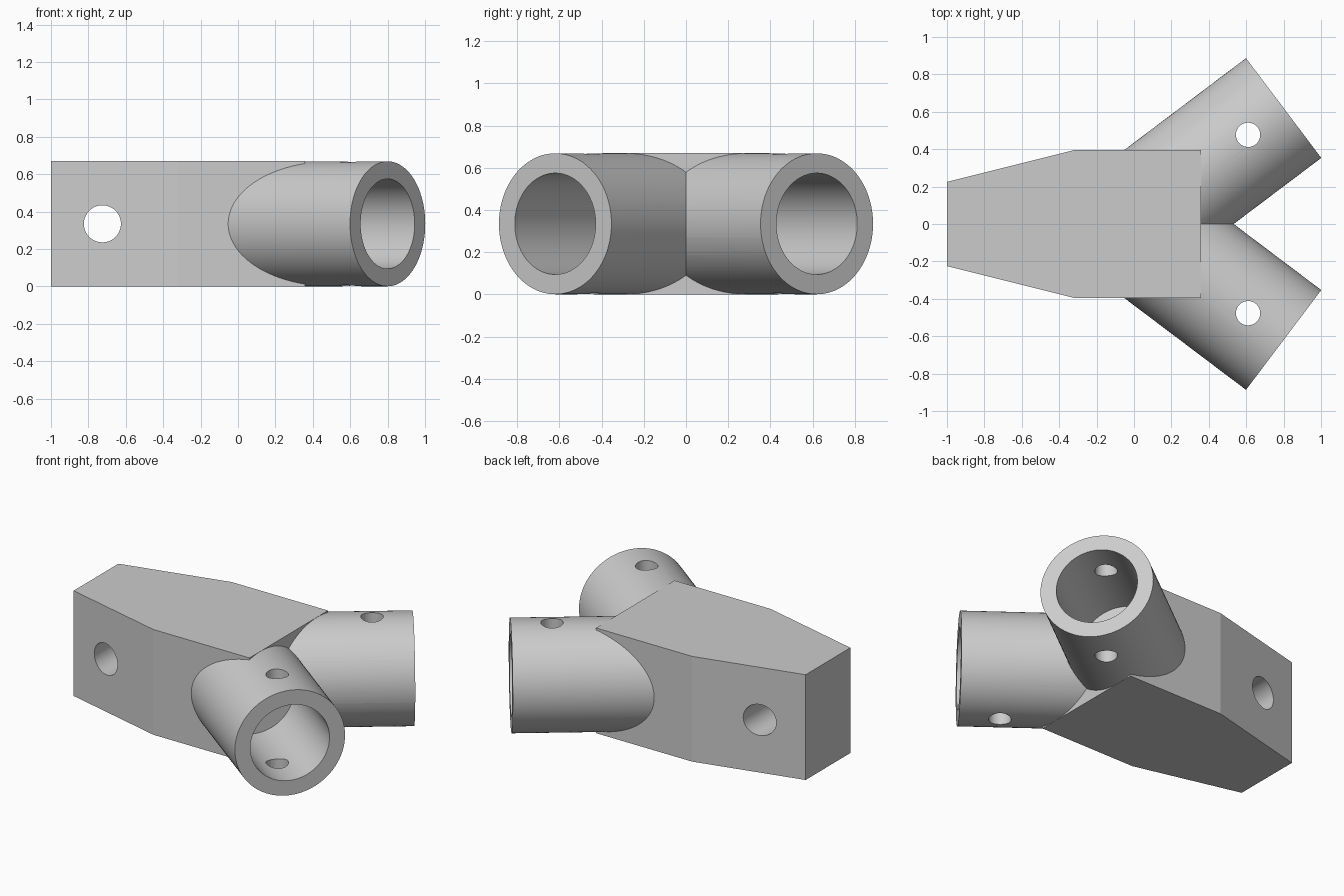
import bpy
import bmesh
from math import atan2, cos, sin, radians
from mathutils import Matrix, Vector

cube = bpy.data.objects.get("Cube")
if cube:
    bpy.data.objects.remove(cube, do_unlink=True)

HEIGHT = 0.67
MID = HEIGHT / 2
ANGLE = atan2(0.602, 0.798)

grey = bpy.data.materials.new("plain grey")
grey.use_nodes = True
grey.diffuse_color = (0.6, 0.6, 0.6, 1)
grey.node_tree.nodes["Principled BSDF"].inputs["Base Color"].default_value = (0.6, 0.6, 0.6, 1)


def make_object(name, bm):
    bmesh.ops.recalc_face_normals(bm, faces=bm.faces)
    mesh = bpy.data.meshes.new(name)
    bm.to_mesh(mesh)
    bm.free()
    mesh.materials.append(grey)
    obj = bpy.data.objects.new(name, mesh)
    bpy.context.collection.objects.link(obj)
    return obj


def cylinder(name, start, end, radius, sides=96):
    start, end = Vector(start), Vector(end)
    axis = end - start
    turn = axis.to_track_quat("Z", "Y").to_matrix().to_4x4()
    bm = bmesh.new()
    bmesh.ops.create_cone(bm, cap_ends=True, segments=sides, radius1=radius, radius2=radius,
                          depth=axis.length,
                          matrix=Matrix.Translation((start + end) / 2) @ turn)
    return make_object(name, bm)


def combine(target, other, operation):
    mod = target.modifiers.new(other.name, "BOOLEAN")
    mod.object = other
    mod.operation = operation
    mod.solver = "EXACT"
    bpy.context.view_layer.objects.active = target
    bpy.ops.object.modifier_apply(modifier=mod.name)
    bpy.data.objects.remove(other, do_unlink=True)


# Tapered block
half = [(-1, 0.225), (-0.32, 0.395), (0.357, 0.395)]
outline = half + [(x, -y) for x, y in reversed(half)]
bm = bmesh.new()
base = bm.faces.new([bm.verts.new((x, y, 0)) for x, y in outline])
top = bmesh.ops.extrude_face_region(bm, geom=[base])["geom"]
bmesh.ops.translate(bm, vec=(0, 0, HEIGHT), verts=[v for v in top if isinstance(v, bmesh.types.BMVert)])
joint = make_object("branching_joint", bm)


# Point on a socket axis, measured inward from its open end
def on_axis(side, depth, z=MID):
    return (0.8 - depth * cos(ANGLE), side * (0.62 - depth * sin(ANGLE)), z)


# Two angled sockets, joined before they are bored out
for side in (1, -1):
    combine(joint, cylinder("socket", on_axis(side, 1.0), on_axis(side, 0), 0.334), "UNION")

# Socket bores and vertical pin holes
for side in (1, -1):
    combine(joint, cylinder("bore", on_axis(side, 0.67), on_axis(side, -0.1), 0.24), "DIFFERENCE")
    combine(joint, cylinder("pin_hole", on_axis(side, 0.238, -0.1),
                            on_axis(side, 0.238, HEIGHT + 0.1), 0.065, 48), "DIFFERENCE")

# Cross hole through the narrow end
combine(joint, cylinder("cross_hole", (-0.725, -1, MID), (-0.725, 1, MID), 0.099, 64), "DIFFERENCE")

# Smooth the round walls, keep the edges crisp
bpy.ops.object.select_all(action="DESELECT")
joint.select_set(True)
bpy.context.view_layer.objects.active = joint
bpy.ops.object.shade_smooth_by_angle(angle=radians(12))
